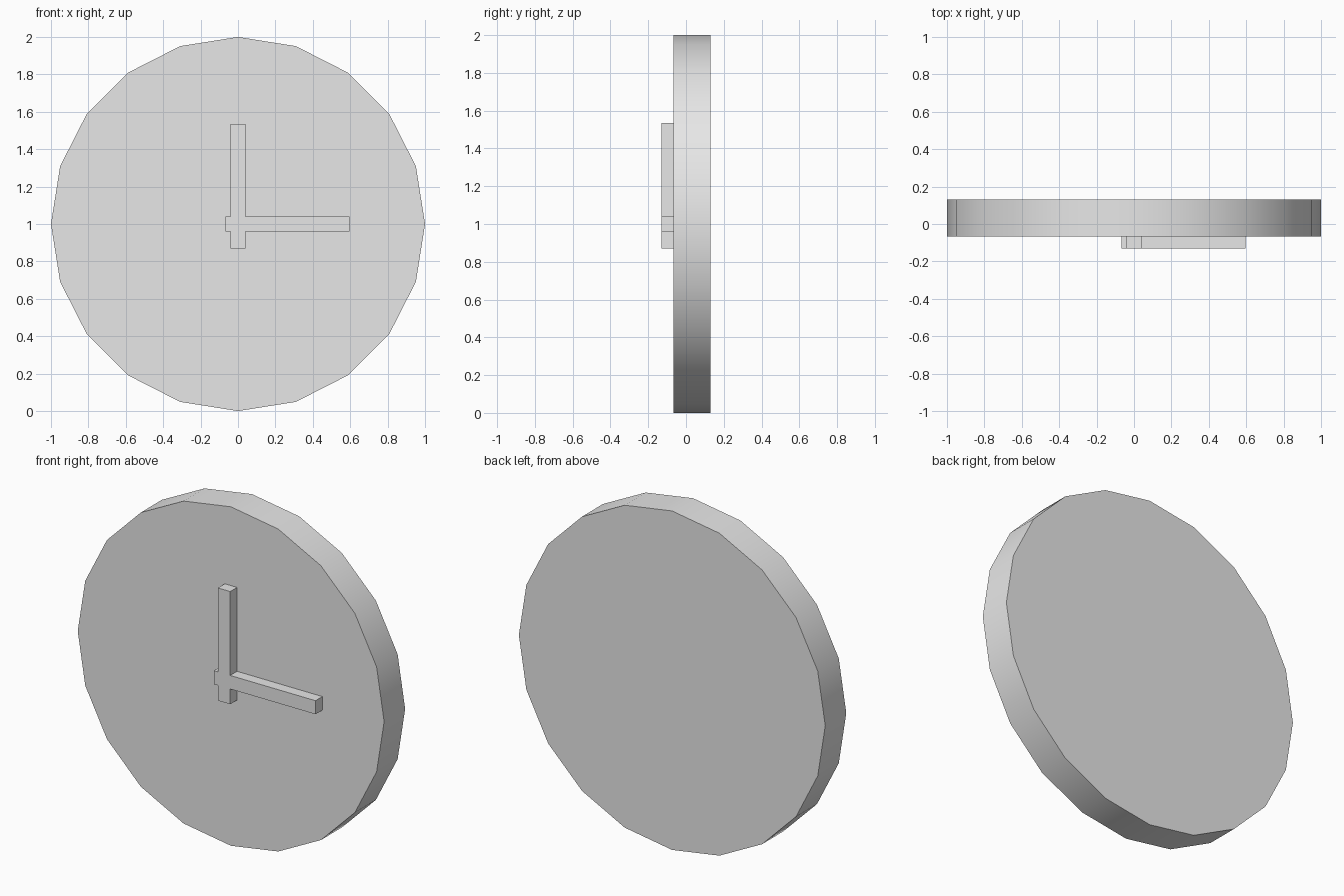
import bpy
import math

if "Cube" in bpy.data.objects:
    bpy.data.objects.remove(bpy.data.objects["Cube"])

grey = bpy.data.materials.new("light grey")
grey.diffuse_color = (0.8, 0.8, 0.8, 1)
grey.use_nodes = True
grey.node_tree.nodes["Principled BSDF"].inputs["Base Color"].default_value = grey.diffuse_color


def hand(name, x0, x1, z0, z1):
    """Square bar lying on the front of the dial."""
    y0, y1 = -0.13, -0.066
    bpy.ops.mesh.primitive_cube_add(
        size=1, location=((x0 + x1) / 2, (y0 + y1) / 2, (z0 + z1) / 2))
    ob = bpy.context.object
    ob.name = name
    ob.scale = (x1 - x0, y1 - y0, z1 - z0)
    bpy.ops.object.transform_apply(location=False, rotation=False, scale=True)
    ob.data.materials.append(grey)


# Dial: twenty-sided disc with a smooth rim and flat faces
bpy.ops.mesh.primitive_cylinder_add(
    vertices=20, radius=1, depth=0.196, location=(0, 0.032, 1),
    rotation=(math.pi / 2, 0, 0))
dial = bpy.context.object
dial.name = "clock_dial"
dial.data.materials.append(grey)
bpy.ops.object.shade_smooth_by_angle(angle=math.radians(30))

# Hands crossing at the centre, showing three o'clock
hand("minute_hand", -0.04, 0.04, 0.87, 1.535)
hand("hour_hand", -0.067, 0.597, 0.96, 1.04)
